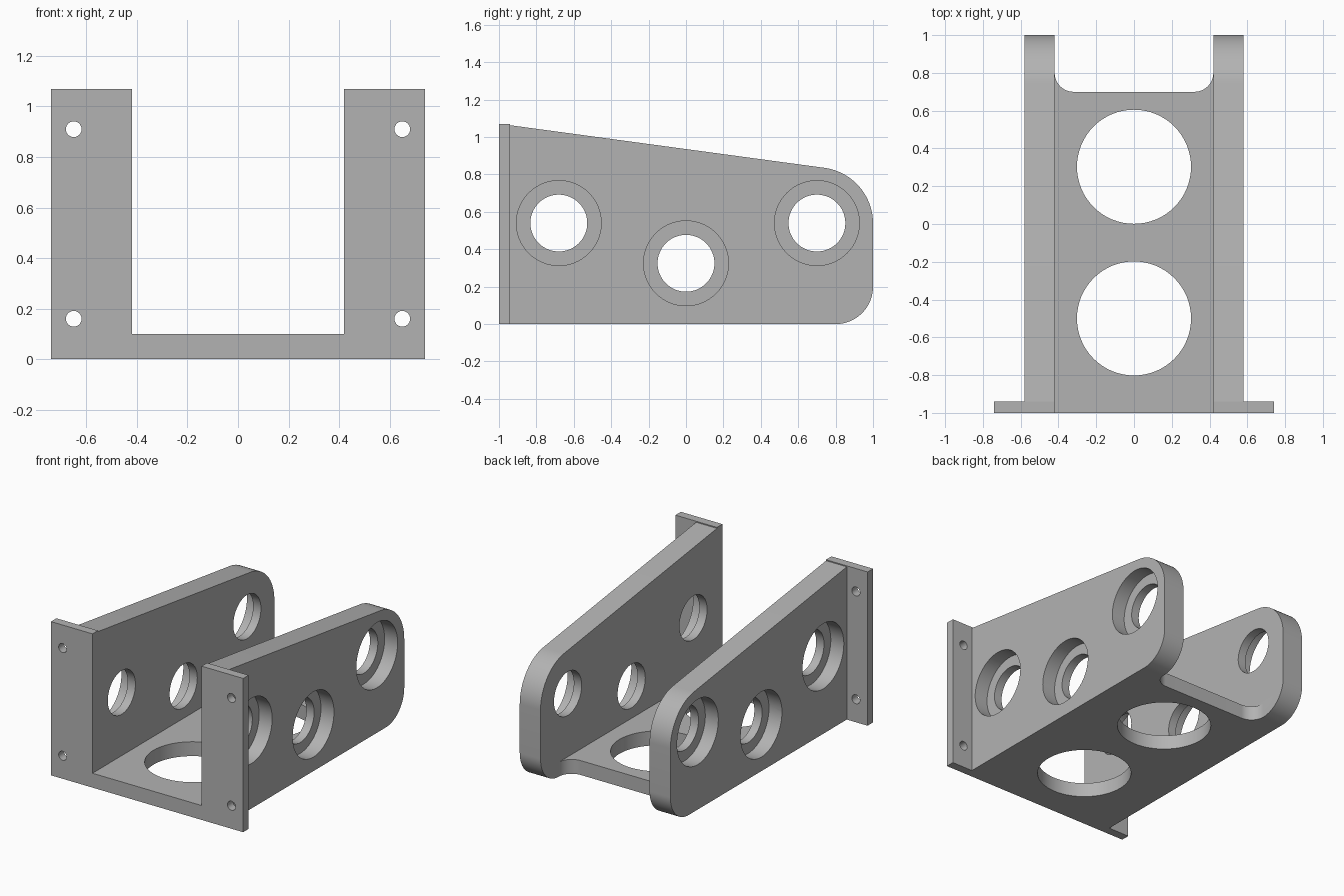
import bpy, bmesh, math
from mathutils import Vector

cube = bpy.data.objects.get("Cube")
if cube:
    bpy.data.objects.remove(cube, do_unlink=True)

grey = bpy.data.materials.new("machined grey")
grey.use_nodes = True
grey.diffuse_color = (0.45, 0.45, 0.45, 1)
grey.node_tree.nodes["Principled BSDF"].inputs["Base Color"].default_value = grey.diffuse_color


def prism(name, points, place, depth):
    """Extrude a 2D outline; place maps (u, v) to 3D, depth is the extrusion vector."""
    bm = bmesh.new()
    face = bm.faces.new([bm.verts.new(place(u, v)) for u, v in points])
    new = bmesh.ops.extrude_face_region(bm, geom=[face])["geom"]
    bmesh.ops.translate(bm, vec=Vector(depth), verts=[g for g in new if isinstance(g, bmesh.types.BMVert)])
    bmesh.ops.recalc_face_normals(bm, faces=bm.faces)
    mesh = bpy.data.meshes.new(name)
    bm.to_mesh(mesh)
    bm.free()
    mesh.materials.append(grey)
    obj = bpy.data.objects.new(name, mesh)
    bpy.context.collection.objects.link(obj)
    return obj


def arc(cu, cv, r, start, end, steps=24):
    angles = [math.radians(start + (end - start) * i / steps) for i in range(steps + 1)]
    return [(cu + r * math.cos(a), cv + r * math.sin(a)) for a in angles]


def circle(cu, cv, r):
    return arc(cu, cv, r, 0, 360, 64)[:-1]


def combine(target, other, operation):
    mod = target.modifiers.new("combine", "BOOLEAN")
    mod.operation, mod.solver, mod.object = operation, "EXACT", other
    bpy.context.view_layer.objects.active = target
    bpy.ops.object.modifier_apply(modifier=mod.name)
    bpy.data.objects.remove(other, do_unlink=True)


INNER, OUTER, EDGE, TOP = 0.42, 0.58, 0.74, 1.07
FLANGE_Y = -0.94

# Floor with rounded inside corners at the back
floor_outline = [(-0.5, -1), (0.5, -1), (0.5, 0.8), (INNER, 0.8)]
floor_outline += arc(INNER - 0.1, 0.8, 0.1, 0, -90)
floor_outline += arc(0.1 - INNER, 0.8, 0.1, -90, -180) + [(-0.5, 0.8)]
bracket = prism("bracket", floor_outline, lambda u, v: (u, v, 0), (0, 0, 0.1))

# Side walls with sloping top and rounded back corners
wall_outline = [(-1, 0)] + arc(0.8, 0.2, 0.2, -90, 0)
wall_outline += arc(0.7, 0.538, 0.3, 0, 82.2) + [(FLANGE_Y, 1.063), (FLANGE_Y, TOP), (-1, TOP)]
for s in (1, -1):
    wall = prism("side_wall", wall_outline, lambda u, v: (s * INNER, u, v), (s * (OUTER - INNER), 0, 0))
    combine(bracket, wall, "UNION")

# Front mounting flanges
for s in (1, -1):
    outline = [(s * 0.5, 0), (s * EDGE, 0), (s * EDGE, TOP), (s * 0.5, TOP)]
    flange = prism("flange", outline, lambda u, v: (u, -1, v), (0, FLANGE_Y + 1, 0))
    combine(bracket, flange, "UNION")

# Counterbored holes in the walls and bolt holes in the flanges
for s in (1, -1):
    for y, z in ((-0.68, 0.54), (0, 0.325), (0.7, 0.54)):
        for radius, start in ((0.152, 0.3), (0.227, 0.48)):
            cutter = prism("bore", circle(y, z, radius), lambda u, v: (s * start, u, v), (s * 0.4, 0, 0))
            combine(bracket, cutter, "DIFFERENCE")
    for z in (0.16, 0.91):
        cutter = prism("bolt_hole", circle(s * 0.65, z, 0.031), lambda u, v: (u, -1.1, v), (0, 0.3, 0))
        combine(bracket, cutter, "DIFFERENCE")

# Large round openings in the floor
for y in (-0.5, 0.303):
    cutter = prism("floor_opening", circle(0, y, 0.302), lambda u, v: (u, v, -0.1), (0, 0, 0.3))
    combine(bracket, cutter, "DIFFERENCE")

# Merge leftover seams on flat faces
bm = bmesh.new()
bm.from_mesh(bracket.data)
bmesh.ops.remove_doubles(bm, verts=bm.verts, dist=0.0001)
bmesh.ops.dissolve_limit(bm, angle_limit=math.radians(0.1), verts=bm.verts, edges=bm.edges)
bm.to_mesh(bracket.data)
bm.free()

bpy.ops.object.select_all(action="DESELECT")
bracket.select_set(True)
bpy.context.view_layer.objects.active = bracket
bpy.ops.object.shade_smooth_by_angle(angle=math.radians(30))
